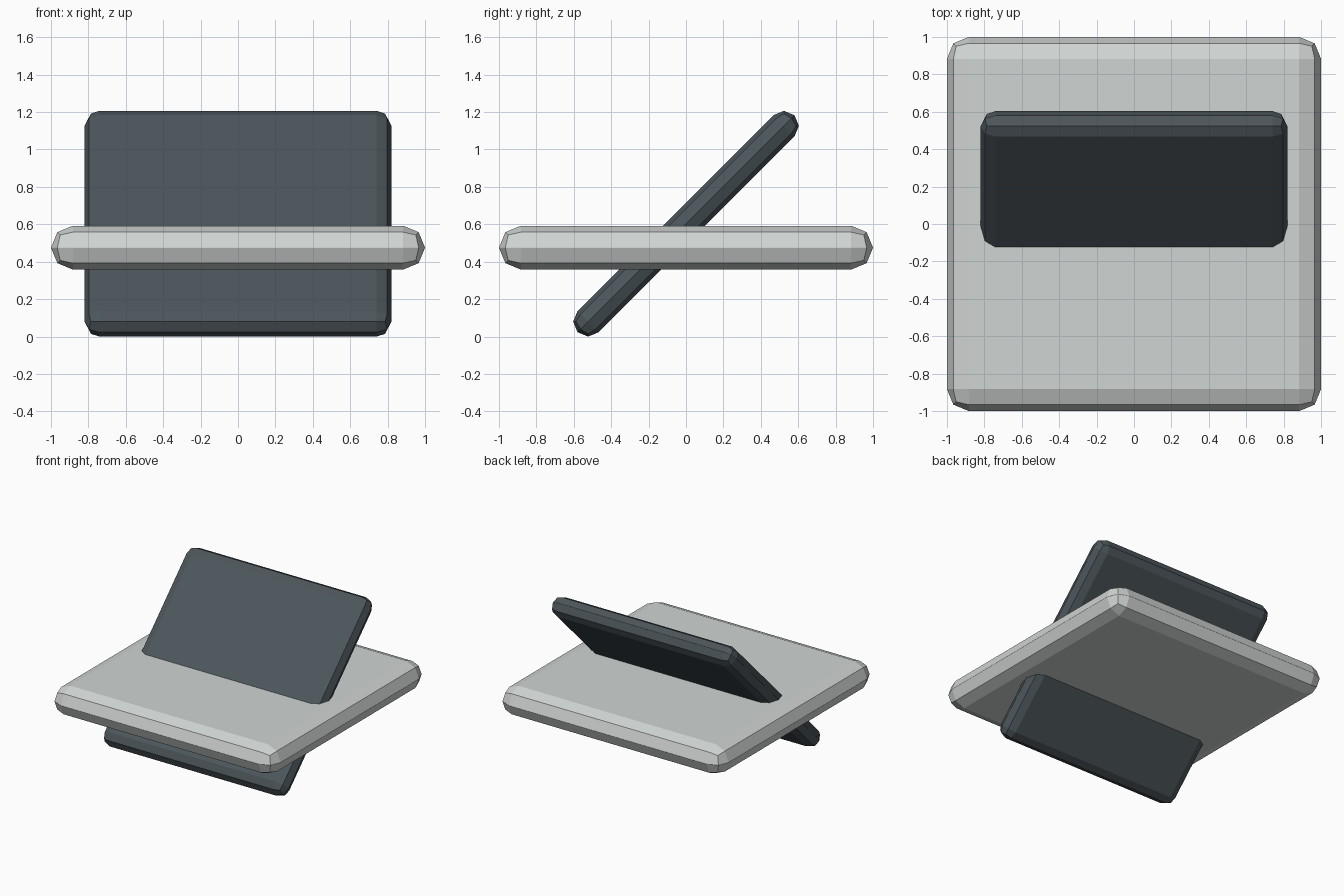
import bpy
import math

cube = bpy.data.objects.get("Cube")
if cube:
    bpy.data.objects.remove(cube, do_unlink=True)


def make_material(name, rgb):
    mat = bpy.data.materials.new(name)
    mat.use_nodes = True
    colour = (*rgb, 1)
    mat.diffuse_color = colour
    mat.node_tree.nodes["Principled BSDF"].inputs["Base Color"].default_value = colour
    return mat


def rounded_slab(name, size, height, material, tilt=0):
    """Flat-shaded square plate whose edges are fully rounded in two steps."""
    width, thickness = size
    bpy.ops.mesh.primitive_cube_add(size=1, location=(0, 0, height))
    slab = bpy.context.object
    slab.name = name
    slab.scale = (width, width, thickness)
    bpy.ops.object.transform_apply(location=False, rotation=False, scale=True)
    slab.rotation_euler.x = math.radians(tilt)
    bevel = slab.modifiers.new("rounded_edges", 'BEVEL')
    bevel.width = thickness / 2 - 0.0005
    bevel.segments = 2
    bevel.limit_method = 'NONE'
    slab.data.materials.append(material)
    return slab


light_grey = make_material("light grey", (0.63, 0.66, 0.645))
slate = make_material("dark slate", (0.073, 0.093, 0.105))

# Horizontal plate
rounded_slab("flat_plate", (2, 0.234), 0.475, light_grey)

# Slanted panel passing through the plate
rounded_slab("slanted_panel", (1.64, 0.16), 0.603, slate, tilt=45)
